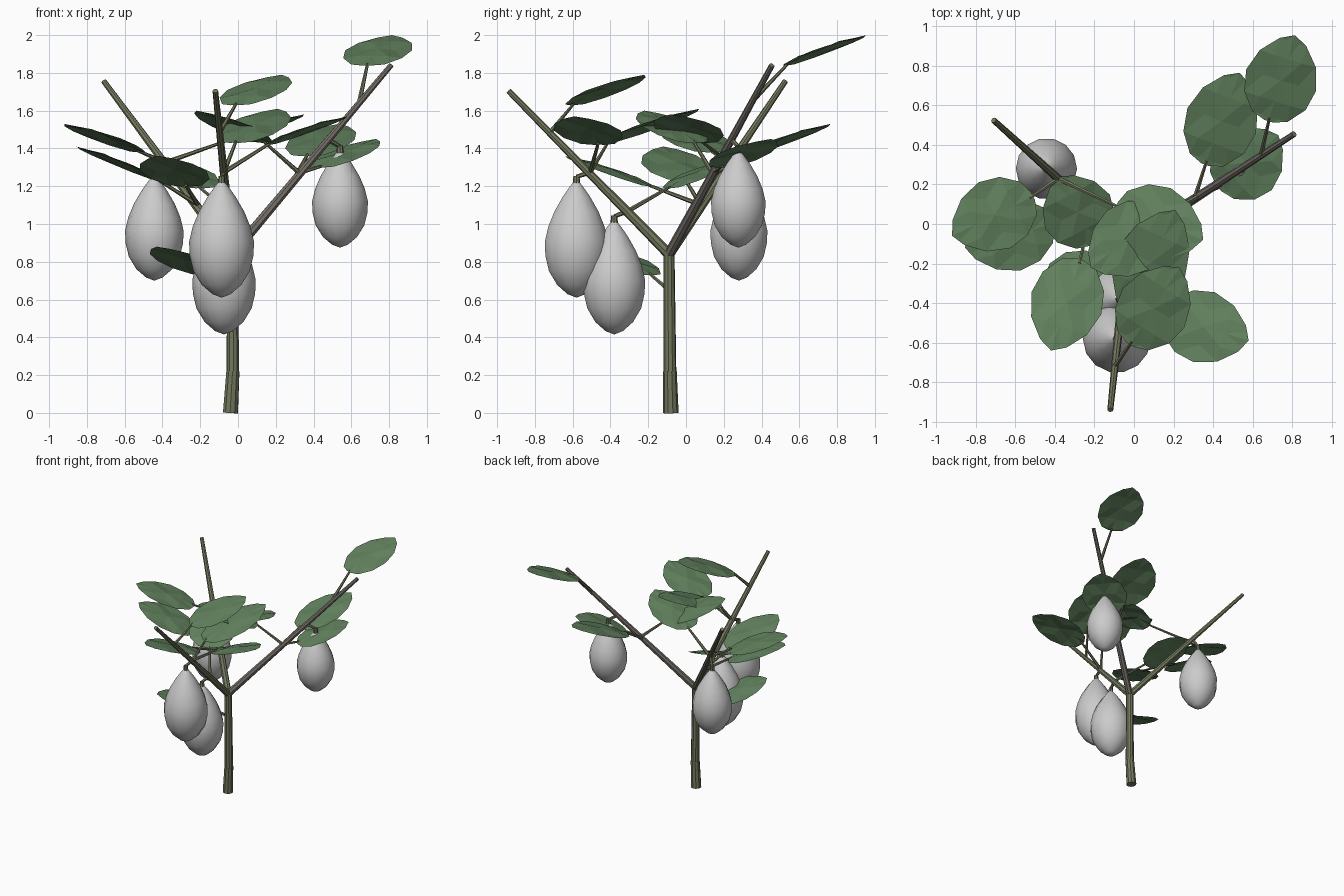
import bpy, bmesh, math
from mathutils import Vector

if "Cube" in bpy.data.objects:
    bpy.data.objects.remove(bpy.data.objects["Cube"])


def material(name, rgb):
    m = bpy.data.materials.new(name)
    m.diffuse_color = (*rgb, 1)
    m.use_nodes = True
    m.node_tree.nodes["Principled BSDF"].inputs["Base Color"].default_value = m.diffuse_color
    return m


LEAF = material("leaf_green", (0.12, 0.22, 0.11))
STEM = material("stem_olive", (0.17, 0.19, 0.11))
BARK = material("bark_grey", (0.18, 0.16, 0.14))


def finish(name, bm, mat=None, smooth=False):
    bmesh.ops.recalc_face_normals(bm, faces=bm.faces)
    me = bpy.data.meshes.new(name)
    bm.to_mesh(me)
    bm.free()
    ob = bpy.data.objects.new(name, me)
    bpy.context.collection.objects.link(ob)
    if mat:
        me.materials.append(mat)
    for p in me.polygons:
        p.use_smooth = smooth
    return ob


def rod(name, a, b, r1, r2, mat=STEM, sides=8):
    """Tapered round rod from a to b."""
    a, b = Vector(a), Vector(b)
    d = b - a
    bm = bmesh.new()
    bmesh.ops.create_cone(bm, cap_ends=True, segments=sides, radius1=r1,
                          radius2=r2, depth=d.length)
    ob = finish(name, bm, mat)
    ob.rotation_mode = 'QUATERNION'
    ob.rotation_quaternion = d.to_track_quat('Z', 'Y')
    ob.location = (a + b) / 2


def fruit(name, x, y, z0, z1, r, node):
    """Lathed egg-shaped fruit with a nub and a thin stalk to the branch."""
    prof = [(0, 0), (.03, .28), (.11, .61), (.23, .87), (.36, .98), (.48, 1),
            (.61, .89), (.74, .70), (.87, .43), (.96, .20), (1, .08)]
    bm = bmesh.new()
    vs = [bm.verts.new((r * w, 0, z0 + (z1 - z0) * t)) for t, w in prof]
    es = [bm.edges.new(p) for p in zip(vs, vs[1:])]
    bmesh.ops.spin(bm, geom=vs + es, cent=(0, 0, 0), axis=(0, 0, 1),
                   angle=2 * math.pi, steps=14)
    bmesh.ops.remove_doubles(bm, verts=bm.verts, dist=1e-4)
    finish(name, bm, smooth=True).location = (x, y, 0)
    rod(name + "_nub", (x, y, z1 - .03), (x, y, z1 + .03), .022, .016)
    rod(name + "_stalk", (x, y, z1 + .025), node, .011, .013, sides=6)


def leaf(name, node, base, tip, width=.37):
    """Broad faceted leaf sheet, folded along its midrib, on a thin petiole."""
    base, tip = Vector(base), Vector(tip)
    d = tip - base
    side = d.cross(Vector((0, 0, 1))).normalized()
    up = side.cross(d).normalized()
    outline = [(0, .12), (.05, .50), (.24, .88), (.48, 1), (.73, .80), (.92, .38)]
    bm = bmesh.new()
    rows = []
    for i, (t, w) in enumerate(outline):
        row = []
        for s in (-1, -.5, 0, .5, 1):
            ripple = .008 * (-1) ** i if abs(s) == .5 else 0
            h = ripple * w - .012 * abs(s) * w + .015 * math.sin(math.pi * t)
            row.append(bm.verts.new(base + d * t + side * (s * w * width / 2) + up * h))
        rows.append(row)
    for r0, r1 in zip(rows, rows[1:]):
        for j in range(4):
            bm.faces.new((r0[j], r0[j + 1], r1[j + 1], r1[j]))
    end = bm.verts.new(tip)
    for j in range(4):
        bm.faces.new((rows[-1][j], rows[-1][j + 1], end))
    bmesh.ops.triangulate(bm, faces=bm.faces)
    finish(name, bm, LEAF)
    rod(name + "_petiole", node, base + d * .04, .013, .008, sides=6)


# Main stem in two sections, then three branches from the fork
fork = Vector((-.03, -.09, .86))
rod("stem_lower", (-.04, -.08, 0), (-.027, -.085, .22), .041, .036, sides=10)
rod("stem_upper", (-.027, -.085, .21), fork, .034, .029, sides=10)
tips = {"right": Vector((.81, .455, 1.84)), "left": Vector((-.71, .525, 1.755)),
        "front": Vector((-.12, -.94, 1.705))}
for side, tip in tips.items():
    rod("branch_" + side, fork - Vector((0, 0, .02)), tip, .028, .015,
        BARK if side == "right" else STEM)


def on(side, t):
    """Point a fraction t along a branch."""
    return fork.lerp(tips[side], t)


# Hanging fruits
fruit("fruit_left", -.443, .28, .70, 1.25, .155, on("left", .55))
fruit("fruit_front", -.087, -.58, .61, 1.225, .172, on("front", .49))
fruit("fruit_low", -.074, -.38, .415, 1.015, .168, on("front", .25))
fruit("fruit_right", .54, .277, .875, 1.385, .148, on("right", .6))

# Leaves: attachment, base, tip
leaves = [
    (on("right", .8), (.68, .52, 1.84), (.815, .955, 2.0)),
    (on("right", .40), (.36, .30, 1.36), (.535, .765, 1.53)),
    (on("right", .42), (.43, .18, 1.30), (.73, .45, 1.45)),
    (on("right", .42), (.15, .05, 1.43), (-.22, -.22, 1.60)),
    (on("left", .52), (-.51, .14, 1.38), (-.92, -.06, 1.53)),
    (on("left", .52), (-.09, .09, 1.43), (.35, -.08, 1.58)),
    (on("left", .27), (-.41, .0, 1.23), (-.855, -.12, 1.41)),
    (on("left", .27), (-.27, -.18, 1.20), (-.42, -.64, 1.36)),
    (on("front", .74), (-.02, -.61, 1.63), (.23, -.22, 1.79)),
    (on("front", .49), (.15, -.46, 1.42), (.58, -.59, 1.57)),
    (on("front", .49), (-.02, -.43, 1.43), (.21, .07, 1.61)),
    (on("front", .25), (-.20, -.10, 1.19), (-.38, .24, 1.34)),
    ((-.03, -.09, .65), (-.16, -.18, .73), (-.43, -.48, .88)),
]
for i, (node, base, tip) in enumerate(leaves, 1):
    leaf(f"leaf_{i:02d}", node, base, tip)
